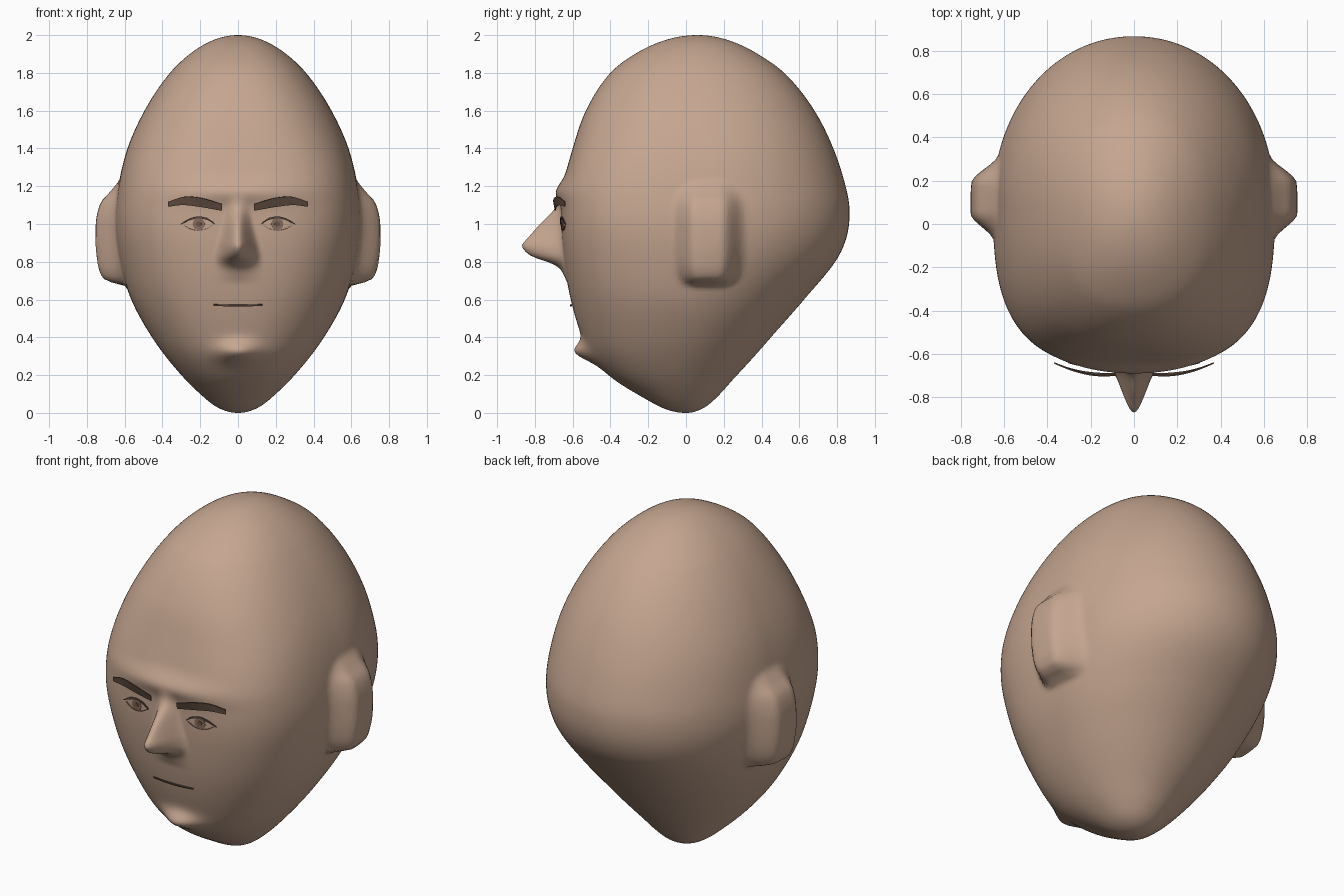
import bpy, bmesh, math

cube = bpy.data.objects.get("Cube")
if cube:
    bpy.data.objects.remove(cube, do_unlink=True)


def material(name, r, g, b):
    m = bpy.data.materials.new(name)
    m.use_nodes = True
    m.diffuse_color = (r, g, b, 1)
    node = m.node_tree.nodes["Principled BSDF"]
    node.inputs["Base Color"].default_value = (r, g, b, 1)
    node.inputs["Roughness"].default_value = 0.8
    return m


SKIN = material("skin", 0.56, 0.38, 0.28)
BROWN = material("brow brown", 0.11, 0.07, 0.05)
IRIS = material("iris brown", 0.25, 0.15, 0.11)
PUPIL = material("pupil brown", 0.15, 0.09, 0.065)


def curve(points, x):
    """Smooth interpolation through (x, value) points, clamped at the ends."""
    if x <= points[0][0]:
        return points[0][1]
    if x >= points[-1][0]:
        return points[-1][1]
    i = max(k for k in range(len(points) - 1) if points[k][0] <= x)

    def slope(k):
        a, b = points[max(k - 1, 0)], points[min(k + 1, len(points) - 1)]
        return (b[1] - a[1]) / (b[0] - a[0])

    (x0, y0), (x1, y1) = points[i], points[i + 1]
    h = x1 - x0
    t = (x - x0) / h
    s = t * t * (3 - 2 * t)
    bend = t * (1 - t) * ((1 - t) * slope(i) - t * slope(i + 1)) * h
    return y0 + (y1 - y0) * s + bend


def bell(v):
    return math.exp(-v * v)


def smooth(v):
    v = min(max(v, 0), 1)
    return v * v * (3 - 2 * v)


def pole_angle(z):
    return math.acos(min(max(1 - z, -1), 1))


# Skull outlines by height: half width, front and back
HALF = [(0, 0), (.03, .11), (.1, .2), (.2, .3), (.4, .455), (.6, .565), (.8, .625), (1, .65),
        (1.2, .633), (1.4, .585), (1.6, .495), (1.8, .36), (1.9, .255), (2, 0)]
FRONT = [(0, 0), (.06, -.19), (.1, -.26), (.2, -.41), (.3, -.5), (.4, -.55), (.6, -.61),
         (.8, -.645), (1, -.66), (1.2, -.65), (1.4, -.6), (1.6, -.53), (1.8, -.4), (1.9, -.27), (2, .06)]
BACK = [(0, 0), (.03, .1), (.1, .18), (.2, .27), (.4, .45), (.6, .625), (.8, .79), (.93, .85),
        (1.07, .866), (1.2, .845), (1.4, .78), (1.6, .68), (1.8, .52), (1.9, .38), (2, .06)]
HALF, FRONT, BACK = [[(pole_angle(z), v) for z, v in p] for p in (HALF, FRONT, BACK)]

# Relief by height: nose height, nose half width and ear depth
NOSE = [(.69, 0), (.76, .025), (.79, .065), (.83, .17), (.885, .215), (.92, .185),
        (1, .112), (1.06, .05), (1.1, .02), (1.15, 0)]
NOSE_W = [(.7, .15), (.84, .13), (1, .085), (1.1, .07)]
EAR = [(.67, 0), (.7, .095), (.74, .118), (.82, .118), (.95, .107), (1.05, .097),
       (1.12, .078), (1.17, .04), (1.23, 0)]


def section(z):
    a = pole_angle(z)
    w, f, b = curve(HALF, a), curve(FRONT, a), curve(BACK, a)
    return max(w, 1e-4), (f + b) / 2, max((b - f) / 2, 1e-4), 2.2 + 0.8 * bell((z - 1.1) / .5)


def relief(x, z):
    """Forward push of the nose, brow ridge and chin."""
    nose = curve(NOSE, z) * smooth(1 - abs(x) / curve(NOSE_W, z))
    ridge = .035 * bell((z - 1.17) / .06) * bell(x / .3)
    chin = .075 * bell((z - .32) / .055) * bell(x / .11)
    return nose + ridge + chin


def face_y(x, z):
    w, c, h, n = section(z)
    return c - h * (1 - min(abs(x) / w, 1) ** n) ** (1 / n) - relief(x, z)


def skin_point(theta, z):
    w, c, h, n = section(z)
    s, k = math.sin(theta), math.cos(theta)
    if k < 0:
        n = 2.05
    r = ((abs(s) / w) ** n + (abs(k) / h) ** n) ** (-1 / n)
    x, y = r * s, c - r * k
    if k > 0:
        y -= relief(x, z) * smooth(k * 4)
    ear_width = .2 * max(1 - ((z - .945) / .3) ** 4, .05) ** .4
    ear = curve(EAR, z) * (1 - smooth((abs(y - .12) / ear_width - .35) / .65))
    if abs(s) > .3:
        x += math.copysign(ear, x)
    return x, y, z


def finish(name, bm, mat):
    mesh = bpy.data.meshes.new(name)
    bm.to_mesh(mesh)
    bm.free()
    mesh.materials.append(mat)
    ob = bpy.data.objects.new(name, mesh)
    bpy.context.collection.objects.link(ob)
    return ob


# Head with nose, ears and chin as one smooth skin
ROWS, COLS = 170, 220
bm = bmesh.new()
rings = []
for i in range(1, ROWS):
    z = 1 - math.cos(math.pi * i / ROWS)
    ring = []
    for j in range(COLS):
        u = 2 * math.pi * j / COLS
        ring.append(bm.verts.new(skin_point(u - .5 * math.sin(u), z)))
    rings.append(ring)
for low, high in zip(rings, rings[1:]):
    for j in range(COLS):
        k = (j + 1) % COLS
        bm.faces.new((low[j], low[k], high[k], high[j]))
for ring, tip in ((rings[0], (0, 0, 0)), (rings[-1], (0, .06, 2))):
    pole = bm.verts.new(tip)
    for j in range(COLS):
        bm.faces.new((ring[j], ring[(j + 1) % COLS], pole))
bmesh.ops.recalc_face_normals(bm, faces=bm.faces)
for f in bm.faces:
    f.smooth = True
finish("head", bm, SKIN)


def plate(name, bm, mat, thickness=.006):
    bm.normal_update()
    for f in bm.faces:
        if f.normal.y > 0:
            f.normal_flip()
    ob = finish(name, bm, mat)
    mod = ob.modifiers.new("thickness", "SOLIDIFY")
    mod.thickness = thickness
    return ob


def strip(name, top, bottom, side, lift, mat):
    """Thin band on the face between two curves z(x)."""
    bm = bmesh.new()
    x0, x1, steps = top[0][0], top[-1][0], 20
    last = None
    for i in range(steps + 1):
        x = x0 + (x1 - x0) * i / steps
        pair = [bm.verts.new((side * x, face_y(x, z) - lift, z))
                for z in (curve(bottom, x), curve(top, x))]
        if last:
            bm.faces.new((last[0], pair[0], pair[1], last[1]))
        last = pair
    plate(name, bm, mat)


def disc(name, x, z, radius, side, lift, mat):
    bm = bmesh.new()
    ring = bmesh.ops.create_circle(bm, cap_ends=True, segments=20, radius=radius)["verts"]
    for v in ring:
        px, pz = x + v.co.x, z + v.co.y
        v.co = (side * px, face_y(px, pz) - lift, pz)
    plate(name, bm, mat, .003)


# Eyebrows and eyes on both sides
BROW_TOP = [(.085, 1.105), (.2, 1.138), (.29, 1.143), (.37, 1.118)]
BROW_LOW = [(.085, 1.07), (.2, 1.09), (.29, 1.1), (.37, 1.092)]
LID_TOP = [(.125, 1.005), (.16, 1.03), (.21, 1.04), (.26, 1.028), (.305, 1.0)]
LID_LOW = [(.125, .998), (.16, 1.02), (.21, 1.029), (.26, 1.018), (.305, .996)]
UNDER_TOP = [(.135, .995), (.17, .975), (.21, .968), (.25, .974), (.285, .993)]
UNDER_LOW = [(x, z - .004) for x, z in UNDER_TOP]
for word, side in (("left", 1), ("right", -1)):
    strip(word + "_eyebrow", BROW_TOP, BROW_LOW, side, .033, BROWN)
    strip(word + "_upper_eyelid", LID_TOP, LID_LOW, side, .01, BROWN)
    strip(word + "_lower_eyelid", UNDER_TOP, UNDER_LOW, side, .006, IRIS)
    disc(word + "_iris", .208, 1.0, .032, side, .005, IRIS)
    disc(word + "_pupil", .208, 1.0, .014, side, .008, PUPIL)

# Mouth line
strip("mouth", [(-.13, .574), (0, .572), (.13, .574)], [(-.13, .567), (0, .562), (.13, .567)], 1, .012, BROWN)
